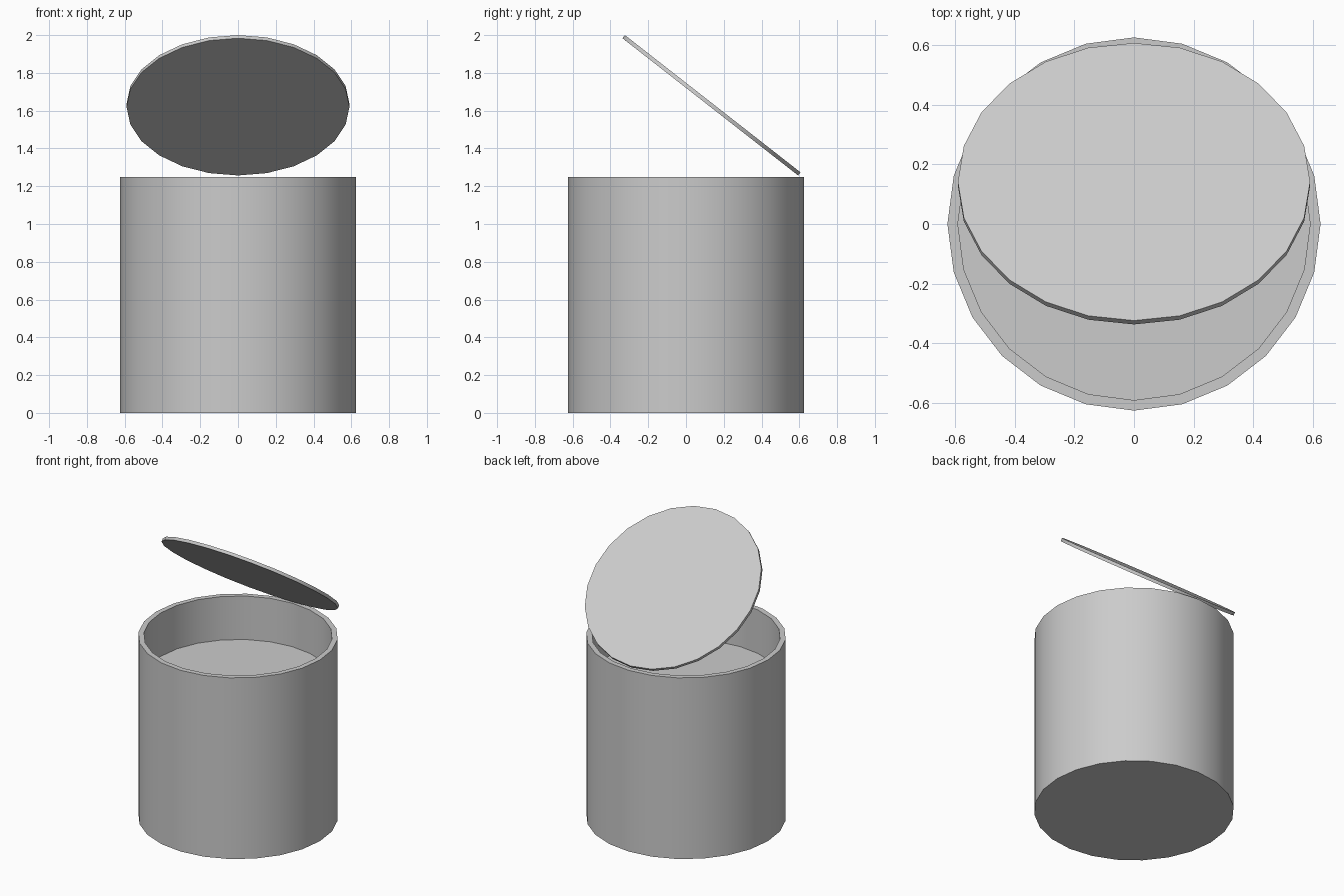
import bpy, bmesh, math
from mathutils import Matrix

if "Cube" in bpy.data.objects:
    bpy.data.objects.remove(bpy.data.objects["Cube"])

SIDES = 24


def finish(bm, name):
    bmesh.ops.recalc_face_normals(bm, faces=bm.faces)
    mesh = bpy.data.meshes.new(name)
    bm.to_mesh(mesh)
    bm.free()
    ob = bpy.data.objects.new(name, mesh)
    bpy.context.collection.objects.link(ob)
    bpy.ops.object.select_all(action='DESELECT')
    ob.select_set(True)
    bpy.context.view_layer.objects.active = ob
    bpy.ops.object.shade_smooth_by_angle(angle=math.radians(30))
    return ob


def turned(name, profile):
    """Stack rings (radius, z), capping the first and last one."""
    bm = bmesh.new()
    rings = []
    for r, z in profile:
        rings.append([bm.verts.new((r * math.cos(a), r * math.sin(a), z))
                      for a in (2 * math.pi * i / SIDES for i in range(SIDES))])
    for lo, hi in zip(rings, rings[1:]):
        for i in range(SIDES):
            j = (i + 1) % SIDES
            bm.faces.new((lo[i], lo[j], hi[j], hi[i]))
    bm.faces.new(rings[0])
    bm.faces.new(rings[-1])
    return finish(bm, name)


# Can body: outer wall, flat rim, inner wall and recessed inner surface
turned("can_body", [(0.625, 0), (0.625, 1.25), (0.59, 1.25), (0.59, 0.95)])

# Open lid: thin disc tilted up from the back rim
lid = turned("lid", [(0.59, -0.0105), (0.59, 0.0105)])
lid.data.transform(Matrix.Rotation(math.radians(-38), 4, 'X'))
lid.location = (0, 0.135, 1.6285)
